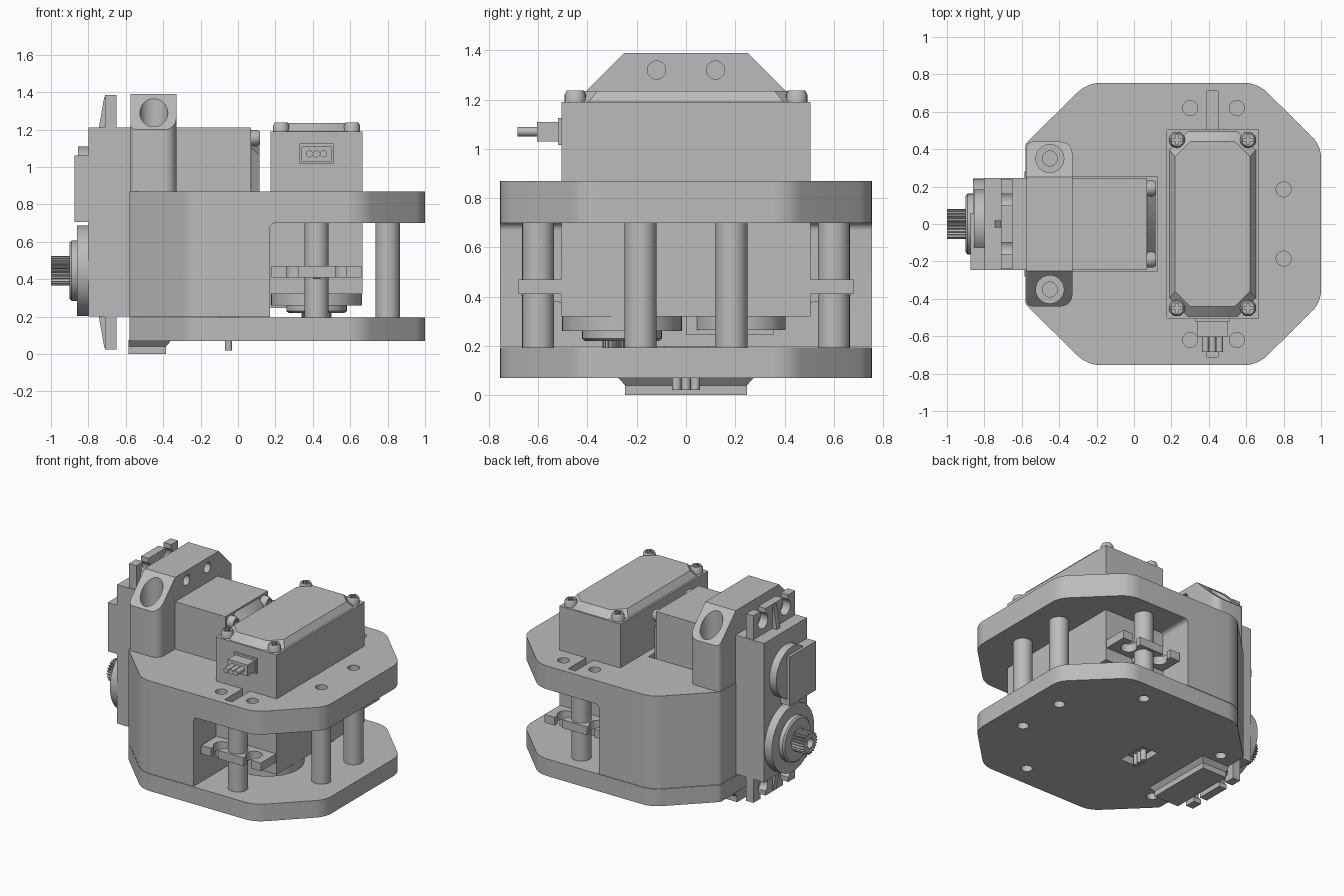
import bpy, bmesh, math
from mathutils import Matrix, Vector

if "Cube" in bpy.data.objects:
    bpy.data.objects.remove(bpy.data.objects["Cube"], do_unlink=True)

grey = bpy.data.materials.new("neutral grey")
grey.use_nodes = True
COLOR = (0.5, 0.5, 0.5, 1)
grey.diffuse_color = COLOR
grey.node_tree.nodes["Principled BSDF"].inputs["Base Color"].default_value = COLOR
WORLD = Matrix.Identity(4)


def finish(name, bm, frame=WORLD):
    bmesh.ops.recalc_face_normals(bm, faces=bm.faces)
    bm.transform(frame)
    mesh = bpy.data.meshes.new(name)
    bm.to_mesh(mesh)
    bm.free()
    mesh.materials.append(grey)
    ob = bpy.data.objects.new(name, mesh)
    bpy.context.collection.objects.link(ob)
    return ob


def loft(name, rings, frame=WORLD):
    """Closed solid through rings of equal point count; each ring is (points, z)."""
    bm = bmesh.new()
    loops = [[bm.verts.new((x, y, z)) for x, y in pts] for pts, z in rings]
    n = len(loops[0])
    for a, b in zip(loops, loops[1:]):
        for i in range(n):
            j = (i + 1) % n
            bm.faces.new((a[i], a[j], b[j], b[i]))
    bm.faces.new(loops[0][::-1])
    bm.faces.new(loops[-1])
    return finish(name, bm, frame)


def prism(name, pts, z0, z1, frame=WORLD):
    return loft(name, [(pts, z0), (pts, z1)], frame)


def rect(x0, x1, y0, y1):
    return [(x0, y0), (x1, y0), (x1, y1), (x0, y1)]


def box(name, x, y, z, frame=WORLD):
    return prism(name, rect(*x, *y), *z, frame)


def circle(r, cx=0, cy=0, n=32):
    return [(cx + r * math.cos(i * math.tau / n), cy + r * math.sin(i * math.tau / n)) for i in range(n)]


def cyl(name, cx, cy, r, z0, z1, frame=WORLD, n=32):
    return prism(name, circle(r, cx, cy, n), z0, z1, frame)


def rounded(corners, steps=6):
    """Round every (x, y, radius) corner of a convex outline."""
    out = []
    for i, (x, y, r) in enumerate(corners):
        p = Vector((x, y))
        a = (Vector(corners[i - 1][:2]) - p).normalized()
        b = (Vector(corners[(i + 1) % len(corners)][:2]) - p).normalized()
        half = a.angle(b) / 2
        c = p + (a + b).normalized() * r / math.sin(half)
        s, e = p + a * r / math.tan(half) - c, p + b * r / math.tan(half) - c
        for k in range(steps + 1):
            d = s.lerp(e, k / steps).normalized() * r
            out.append(tuple(c + d))
    return out


def boolean(target, cutter, mode='DIFFERENCE'):
    mod = target.modifiers.new("cut", 'BOOLEAN')
    mod.operation, mod.solver, mod.object = mode, 'EXACT', cutter
    bpy.context.view_layer.objects.active = target
    bpy.ops.object.modifier_apply(modifier=mod.name)
    bpy.data.objects.remove(cutter, do_unlink=True)


# Eight-sided housing outline
half = [(-0.58, -0.43, 0.03), (-0.25, -0.755, 0.18), (0.66, -0.755, 0.18), (1.0, -0.42, 0.16)]
outline = rounded(half + [(x, -y, r) for x, y, r in reversed(half)])
posts = [(0.42, 0.6), (0.42, -0.6), (0.8, 0.185), (0.8, -0.185)]
mounts = [(-0.45, 0.35), (-0.45, -0.35)]

# Base plate with screw holes and connector window
base = prism("base_plate", outline, 0.07, 0.194)
for x, y in posts + mounts:
    boolean(base, cyl("hole", x, y, 0.038, 0, 0.15))
boolean(base, box("window", (-0.11, 0.02), (-0.11, 0.11), (0, 0.3)))

# Upper housing: solid at the output side, open deck at the other
body = prism("upper_housing", outline, 0.197, 0.87)
XZ = Matrix(((1, 0, 0, 0), (0, 0, -1, 0), (0, 1, 0, 0), (0, 0, 0, 1)))
opening = rounded([(0.17, 0.1, 0.01), (1.2, 0.1, 0.01), (1.2, 0.7, 0.01), (0.17, 0.7, 0.03)])
boolean(body, prism("opening", opening, -1, 1, XZ))
boolean(body, box("slot", (-0.7, 0.125), (-0.252, 0.252), (0.1, 1)))
for x, y in posts[2:] + [(x, s * 0.62) for x in (0.3, 0.55) for s in (1, -1)]:
    boolean(body, cyl("hole", x, y, 0.04, 0.72, 1))
for s in (1, -1):
    boolean(body, box("groove", (0.39, 0.45), sorted((s * 0.45, s * 0.71)), (0.78, 1)))

for i, (x, y) in enumerate(posts):
    cyl(f"post_{i + 1}", x, y, 0.065, 0.15, 0.72)

# Clamp bridge over the sideways servo
plan = rounded([(-0.575, -0.44, 0.03), (-0.33, -0.44, 0.06), (-0.33, 0.44, 0.06), (-0.575, 0.44, 0.03)])
bridge = prism("clamp_bridge", plan, 0.86, 1.39)
YZ = Matrix(((0, 0, 1, 0), (1, 0, 0, 0), (0, 1, 0, 0), (0, 0, 0, 1)))
boolean(bridge, prism("slope", [(-0.5, 0.8), (0.5, 0.8), (0.5, 1.14), (0.25, 1.39),
                                (-0.25, 1.39), (-0.5, 1.14)], -1, 0, YZ), 'INTERSECT')
boolean(bridge, box("slot", (-0.7, 0), (-0.25, 0.25), (0.8, 1.213)))
for x, y in mounts:
    boolean(bridge, cyl("counterbore", x, y, 0.075, 1.02, 1.5))
    boolean(bridge, cyl("hole", x, y, 0.04, 0.9, 1.1))
for y in (-0.12, 0.12):
    boolean(bridge, cyl("hole", y, 1.32, 0.037, -0.43, -0.2, YZ))

# Foot below the base plate
foot = rect(-0.585, -0.385, -0.247, 0.247)
loft("clamp_foot", [(foot, 0), (foot, 0.04), (rect(-0.585, -0.355, -0.28, 0.28), 0.075)])


def servo(tag, frame):
    """Servo with width on x, length on y and the output shaft tip at z = 0."""
    def nm(part):
        return f"{tag}_{part}"
    box(nm("case"), (-0.245, 0.245), (-0.505, 0.505), (0.2, 1.07), frame)

    # Tapered lid with cut corners
    def lid(w, l, c):
        q = [(w, -l + c), (w, l - c), (w - c, l), (-w + c, l)]
        return q + [(-x, -y) for x, y in q]
    loft(nm("lid"), [(lid(0.235, 0.5, 0.1), 1.065), (lid(0.2, 0.44, 0.08), 1.115)], frame)
    for i, (x, y) in enumerate([(a, b) for a in (-0.19, 0.19) for b in (-0.45, 0.45)]):
        screw = loft(nm(f"screw_{i + 1}"), [(circle(0.043, x, y, 20), 1.05), (circle(0.043, x, y, 20), 1.1),
                                            (circle(0.034, x, y, 20), 1.118)], frame)
        for a, b in ((0.026, 0.008), (0.008, 0.026)):
            boolean(screw, box("cross", (x - a, x + a), (y - b, y + b), (1.095, 1.2), frame))

    # Mounting ears with open keyhole notches and a stiffening rib
    for s, side in ((1, "far"), (-1, "near")):
        ear = box(nm(side + "_ear"), (-0.24, 0.24), sorted((s * 0.5, s * 0.68)), (0.29, 0.35), frame)
        for x in (-0.13, 0.13):
            boolean(ear, cyl("hole", x, s * 0.6, 0.055, 0.2, 0.4, frame))
            boolean(ear, box("notch", (x - 0.03, x + 0.03), sorted((s * 0.6, s * 0.8)), (0.2, 0.4), frame))
        rib = [(s * 0.5, 0.255), (s * 0.67, 0.285), (s * 0.67, 0.3), (s * 0.5, 0.3)]
        prism(nm(side + "_rib"), rib, -0.02, 0.02, frame @ YZ)

    # Gearbox cover, boss and toothed shaft
    cyl(nm("gear_cover"), 0, -0.26, 0.243, 0.14, 0.21, frame, 48)
    cyl(nm("idler_cover"), 0, 0.22, 0.185, 0.145, 0.21, frame, 40)
    box(nm("cover_panel"), (-0.245, 0.06), (0, 0.355), (0.125, 0.21), frame)
    loft(nm("boss"), [(circle(r, 0, -0.26, 40), z) for r, z in ((0.15, 0.1), (0.162, 0.11), (0.162, 0.15))], frame)
    teeth = []
    for i in range(96):
        r = 0.08 if i % 4 < 2 else 0.067
        a = i * math.tau / 96
        teeth.append((r * math.cos(a), -0.26 + r * math.sin(a)))
    shaft = prism(nm("shaft"), teeth, 0, 0.15, frame)
    boolean(shaft, cyl("hole", 0, -0.26, 0.035, -0.1, 0.08, frame, 20))

    # Three-pin connector
    box(nm("connector_base"), (-0.09, 0.09), (-0.52, -0.5), (0.895, 1.005), frame)
    box(nm("connector"), (-0.08, 0.08), (-0.605, -0.5), (0.91, 0.99), frame)
    for i in range(3):
        cyl(nm(f"pin_{i + 1}"), (i - 1) * 0.038, 0.95, 0.019, 0.59, 0.685, frame @ XZ, 16)


servo("upright_servo", Matrix.Translation((0.42, 0, 0.12)))
servo("sideways_servo", Matrix.Translation((-1, 0, 0.705)) @ YZ)

# Smooth round walls, keep edges crisp
bpy.ops.object.select_all(action='DESELECT')
for ob in bpy.context.collection.objects:
    if ob.type == 'MESH':
        ob.select_set(True)
        bpy.context.view_layer.objects.active = ob
bpy.ops.object.shade_smooth_by_angle(angle=math.radians(30))
